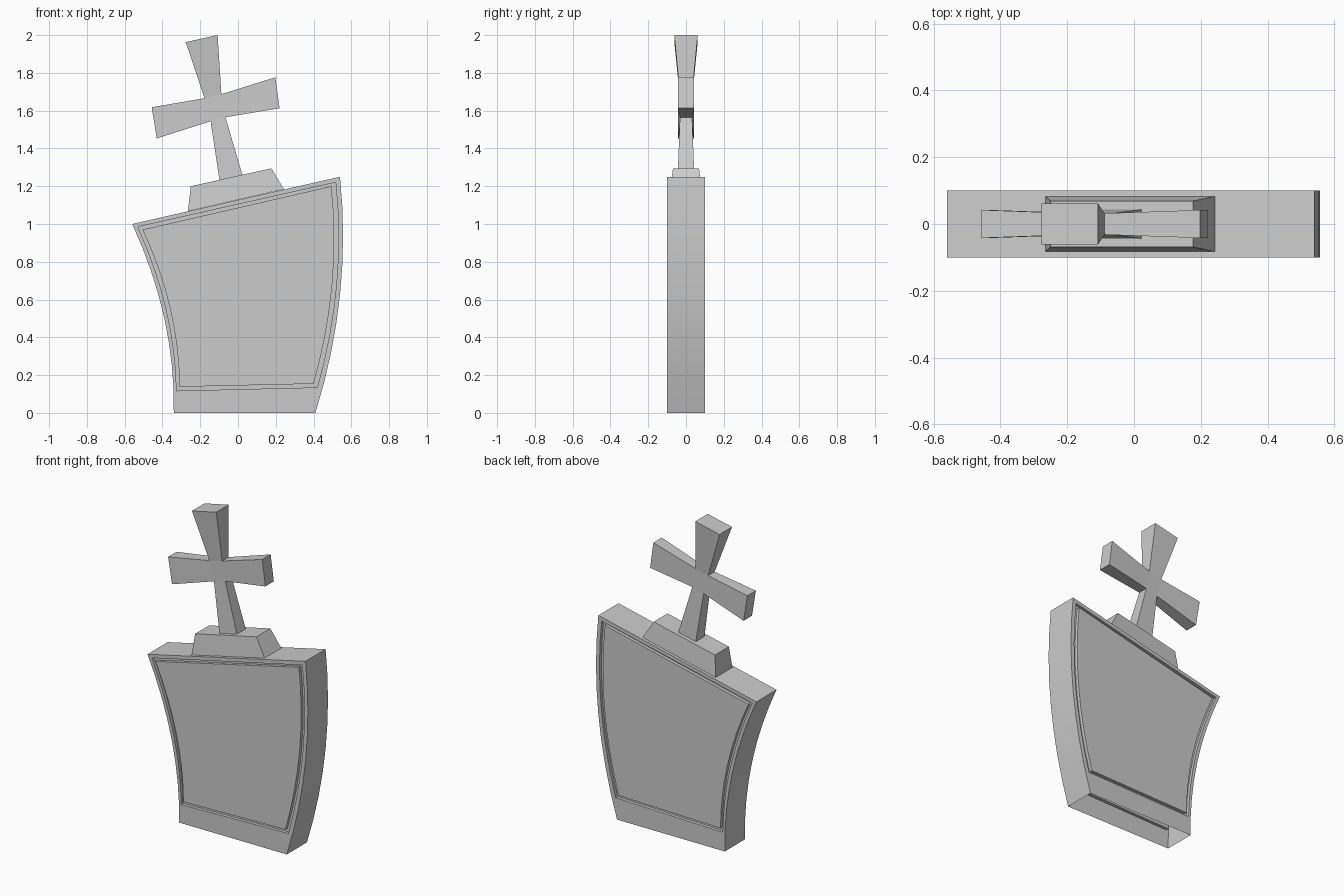
import bpy, bmesh

if "Cube" in bpy.data.objects:
    bpy.data.objects.remove(bpy.data.objects["Cube"])

SEG = 8  # segments along each curved side


def make_object(name, verts, faces, smooth=False):
    bm = bmesh.new()
    vs = [bm.verts.new(v) for v in verts]
    for f in faces:
        bm.faces.new([vs[i] for i in f])
    bmesh.ops.recalc_face_normals(bm, faces=bm.faces[:])
    mesh = bpy.data.meshes.new(name)
    bm.to_mesh(mesh)
    bm.free()
    obj = bpy.data.objects.new(name, mesh)
    bpy.context.collection.objects.link(obj)
    if smooth:
        bpy.ops.object.select_all(action='DESELECT')
        obj.select_set(True)
        bpy.context.view_layer.objects.active = obj
        bpy.ops.object.shade_smooth_by_angle(angle=0.52)
    return obj


def arc(a, m, b):
    """Parabola through three (x, z) points, from a to b."""
    pts = []
    for i in range(SEG + 1):
        t = i / SEG
        wa, wm, wb = (1 - t) * (1 - 2 * t), 4 * t * (1 - t), t * (2 * t - 1)
        pts.append(tuple(wa * a[k] + wm * m[k] + wb * b[k] for k in (0, 1)))
    return pts


def outline(left, right):
    """Closed loop: up the right side, then down the left side."""
    return arc(*right) + arc(*left)[::-1]


# Slab: outline plus a square groove framing the panel on both faces
edge = outline([(-.34, 0), (-.39, .5), (-.56, 1.0)],
               [(.41, 0), (.54, .625), (.54, 1.25)])
groove_out = outline([(-.325, .117), (-.38, .55), (-.53, .985)],
                     [(.42, .135), (.521, .68), (.517, 1.22)])
groove_in = outline([(-.31, .138), (-.36, .555), (-.505, .97)],
                    [(.40, .154), (.499, .68), (.494, 1.2)])
half = [(groove_in, .1), (groove_in, .08), (groove_out, .08),
        (groove_out, .1), (edge, .1)]
rings = [(p, -y) for p, y in half] + half[::-1]
n = len(edge)
verts = [(x, y, z) for p, y in rings for x, z in p]
faces = []
for r in range(len(rings) - 1):
    for i in range(n):
        if r == len(half) - 1 and i == n - 1:
            continue  # the underside is open
        j = (i + 1) % n
        faces.append((r * n + i, r * n + j, (r + 1) * n + j, (r + 1) * n + i))
for base in (0, (len(rings) - 1) * n):  # panels
    for i in range(SEG):
        faces.append((base + i, base + i + 1, base + n - 2 - i, base + n - 1 - i))
make_object("slab", verts, faces, smooth=True)

# Plinth: tapered block following the sloping top
plinth = [(-.265, 1.068, .083), (.243, 1.184, .083),
          (.177, 1.295, .069), (-.25, 1.2, .069)]
verts = [(x, s * y, z) for s in (-1, 1) for x, z, y in plinth]
make_object("plinth", verts, [(0, 1, 2, 3), (4, 5, 6, 7), (1, 2, 6, 5),
                              (2, 3, 7, 6), (3, 0, 4, 7), (0, 1, 5, 4)])

# Cross: four flared arms around a small centre, clockwise from the top
corners = [(-.177, 1.666), (-.088, 1.687), (-.066, 1.565), (-.145, 1.544)]
ends = [((-.277, 1.963), (-.108, 2.0), .062),
        ((.198, 1.777), (.22, 1.613), .042),
        ((.024, 1.257), (-.098, 1.231), .044),
        ((-.43, 1.453), (-.457, 1.618), .042)]
verts = [(x, s * .032, z) for s in (-1, 1) for x, z in corners]
faces = [(0, 1, 2, 3), (4, 5, 6, 7)]
for i, (p, q, y) in enumerate(ends):
    j, k = (i + 1) % 4, len(verts)
    verts += [(x, s * y, z) for s in (-1, 1) for x, z in (p, q)]
    faces += [(i, k, k + 1, j), (i + 4, k + 2, k + 3, j + 4),
              (i, k, k + 2, i + 4), (j, k + 1, k + 3, j + 4),
              (k, k + 1, k + 3, k + 2)]
make_object("cross", verts, faces)
